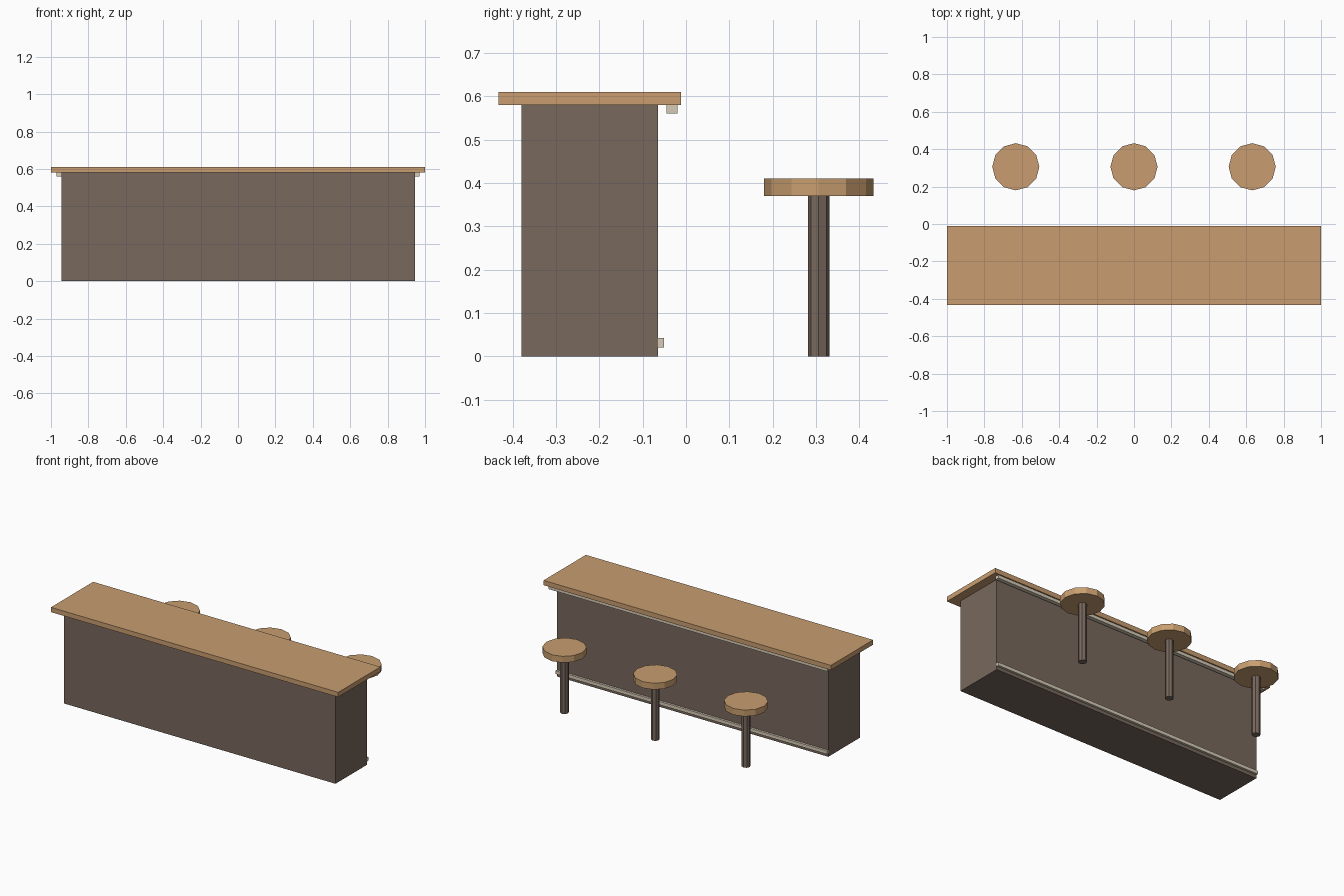
import bpy

if "Cube" in bpy.data.objects:
    bpy.data.objects.remove(bpy.data.objects["Cube"])


def material(name, rgb):
    m = bpy.data.materials.new(name)
    m.diffuse_color = (*rgb, 1)
    m.use_nodes = True
    m.node_tree.nodes["Principled BSDF"].inputs["Base Color"].default_value = m.diffuse_color
    return m


wood = material("wood", (0.58, 0.34, 0.16))
dark = material("dark_panel", (0.19, 0.14, 0.11))
cream = material("cream_trim", (0.68, 0.60, 0.47))


def box(name, x, y, z, mat):
    """Box from (min, max) ranges on each axis."""
    mid = [(a + b) / 2 for a, b in (x, y, z)]
    bpy.ops.mesh.primitive_cube_add(size=1, location=mid)
    o = bpy.context.object
    o.name = name
    o.scale = [b - a for a, b in (x, y, z)]
    bpy.ops.object.transform_apply(location=False, rotation=False, scale=True)
    o.data.materials.append(mat)


def cylinder(name, sides, r, x, y, z0, z1, mat):
    bpy.ops.mesh.primitive_cylinder_add(vertices=sides, radius=r, depth=z1 - z0,
                                        location=(x, y, (z0 + z1) / 2))
    o = bpy.context.object
    o.name = name
    o.data.materials.append(mat)


# Counter: body, overhanging top, edge trim and foot rail on the stool side
box("counter_body", (-0.945, 0.945), (-0.38, -0.065), (0, 0.58), dark)
box("counter_top", (-1, 1), (-0.432, -0.012), (0.58, 0.61), wood)
box("under_top_trim", (-0.97, 0.97), (-0.045, -0.02), (0.56, 0.58), cream)
box("foot_rail", (-0.945, 0.945), (-0.065, -0.051), (0.021, 0.042), cream)

# Three stools
for i, x in enumerate((-0.632, 0, 0.632), 1):
    cylinder(f"stool_post_{i}", 8, 0.025, x, 0.306, 0, 0.37, dark)
    cylinder(f"stool_seat_{i}", 12, 0.126, x, 0.306, 0.37, 0.41, wood)
